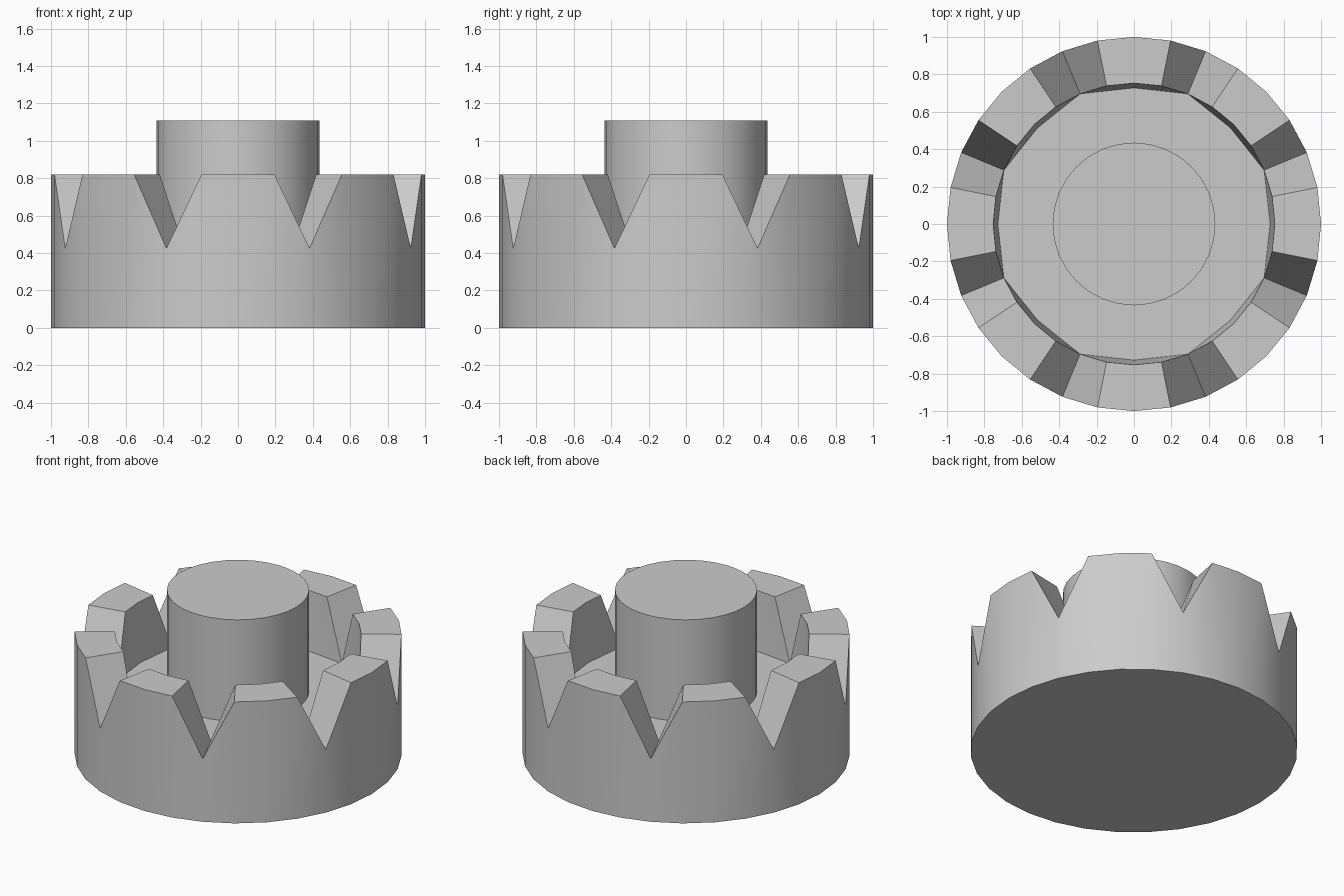
import bpy, bmesh, math

if "Cube" in bpy.data.objects:
    bpy.data.objects.remove(bpy.data.objects["Cube"])

N = 32                      # segments around; one tooth every 4
Z_TOP, Z_VALLEY, Z_HUB = 0.82, 0.425, 1.11
R_OUT, R_IN, R_FLOOR, R_HUB = 1.0, 0.753, 0.728, 0.435


def ring(bm, radius, height, step=1):
    """Ring of verts; height is a function of the segment index."""
    verts = []
    for k in range(0, N, step):
        a = 2 * math.pi * k / N
        verts.append(bm.verts.new((radius * math.cos(a), radius * math.sin(a), height(k))))
    return verts


def bridge(bm, lower, upper):
    for k in range(len(lower)):
        j = (k + 1) % len(lower)
        bm.faces.new((lower[k], lower[j], upper[j], upper[k]))


def finish(bm, name):
    bmesh.ops.recalc_face_normals(bm, faces=bm.faces)
    mesh = bpy.data.meshes.new(name)
    bm.to_mesh(mesh)
    bm.free()
    obj = bpy.data.objects.new(name, mesh)
    bpy.context.collection.objects.link(obj)
    bpy.ops.object.select_all(action='DESELECT')
    obj.select_set(True)
    bpy.context.view_layer.objects.active = obj
    bpy.ops.object.shade_smooth_by_angle(angle=math.radians(20))
    return obj


def tooth_z(k):
    return Z_VALLEY if k % 4 == 2 else Z_TOP


# Toothed cup: outer wall, teeth, inner walls and recessed floor
bm = bmesh.new()
base = ring(bm, R_OUT, lambda k: 0.0)
outer = ring(bm, R_OUT, tooth_z)
inner = ring(bm, R_IN, tooth_z)
mid = ring(bm, R_FLOOR, lambda k: Z_VALLEY, step=4)
hole = ring(bm, R_HUB, lambda k: Z_VALLEY)
bm.faces.new(base[::-1])
bridge(bm, base, outer)
bridge(bm, outer, inner)
for t, m in enumerate(mid):
    k = 4 * t
    for s in (-1, 1):
        side, valley = (k + s) % N, (k + 2 * s) % N
        # inner wall of half a tooth, then the floor in front of it
        bm.faces.new((m, inner[valley], inner[side], inner[k]))
        bm.faces.new((m, inner[valley], hole[valley], hole[side], hole[k]))
finish(bm, "toothed_cup")

# Central hub rising from the floor
bm = bmesh.new()
low = ring(bm, R_HUB, lambda k: Z_VALLEY)
high = ring(bm, R_HUB, lambda k: Z_HUB)
bridge(bm, low, high)
bm.faces.new(high)
finish(bm, "hub")
